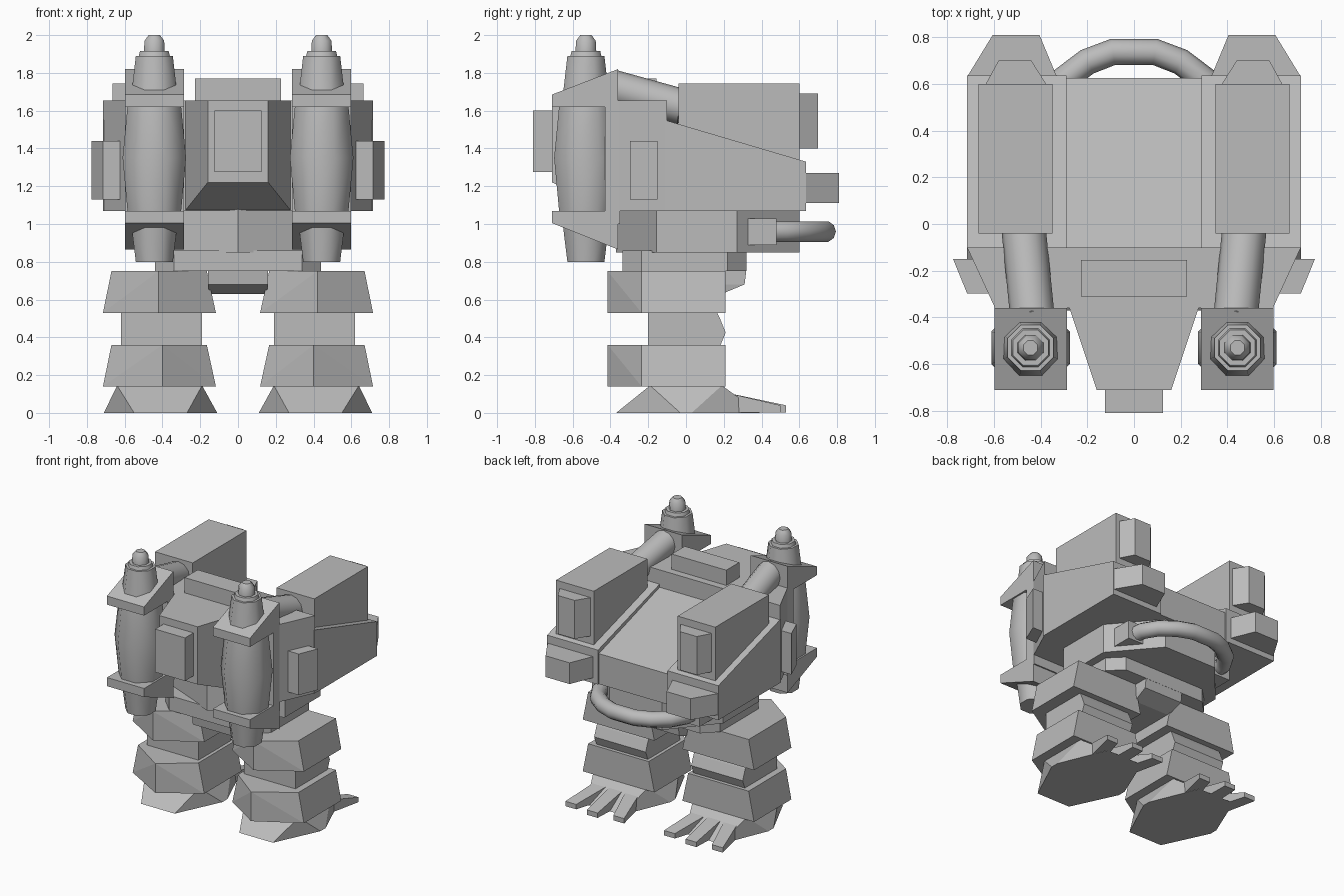
import bpy, bmesh, math
from mathutils import Vector

if "Cube" in bpy.data.objects:
    bpy.data.objects.remove(bpy.data.objects["Cube"])

grey = bpy.data.materials.new("mid grey")
grey.diffuse_color = (0.5, 0.5, 0.5, 1)
grey.use_nodes = True
grey.node_tree.nodes["Principled BSDF"].inputs["Base Color"].default_value = grey.diffuse_color


def finish(name, bm, mirror=False, smooth=None):
    bmesh.ops.recalc_face_normals(bm, faces=bm.faces)
    me = bpy.data.meshes.new(name)
    bm.to_mesh(me)
    bm.free()
    me.materials.append(grey)
    ob = bpy.data.objects.new(name, me)
    bpy.context.collection.objects.link(ob)
    if smooth:
        bpy.ops.object.select_all(action='DESELECT')
        ob.select_set(True)
        bpy.context.view_layer.objects.active = ob
        bpy.ops.object.shade_smooth_by_angle(angle=math.radians(smooth))
    if mirror:
        ob.modifiers.new("mirror", 'MIRROR')
    return ob


def hull(name, pts, mirror=False):
    bm = bmesh.new()
    for p in pts:
        bm.verts.new(p)
    bmesh.ops.convex_hull(bm, input=bm.verts)
    bmesh.ops.dissolve_limit(bm, angle_limit=0.01, verts=bm.verts, edges=bm.edges)
    return finish(name, bm, mirror)


def box(name, x, y, z, mirror=False):
    return hull(name, [(a, b, c) for a in x for b in y for c in z], mirror)


def plan(name, pts, z0, z1, mirror=False):
    # xy outline extruded in z
    bm = bmesh.new()
    f = bm.faces.new([bm.verts.new((x, y, z0)) for x, y in pts])
    r = bmesh.ops.extrude_face_region(bm, geom=[f])
    bmesh.ops.translate(bm, vec=(0, 0, z1 - z0),
                        verts=[v for v in r["geom"] if isinstance(v, bmesh.types.BMVert)])
    return finish(name, bm, mirror)


def side(name, pts, x0, x1, mirror=False):
    # yz outline extruded in x
    return hull(name, [(x, y, z) for y, z in pts for x in (x0, x1)], mirror)


def sym(half):
    return half + [(-x, y) for x, y in reversed(half) if x > 0]


def lathe(name, c, prof, n=8):
    bm = bmesh.new()
    rings = []
    for r, z in prof:
        r /= math.cos(math.pi / n)
        rings.append([bm.verts.new((c[0] + r * math.cos((i + .5) * math.tau / n),
                                    c[1] + r * math.sin((i + .5) * math.tau / n), z)) for i in range(n)])
    for a, b in zip(rings, rings[1:]):
        for i in range(n):
            j = (i + 1) % n
            bm.faces.new((a[i], a[j], b[j], b[i]))
    bm.faces.new(rings[0])
    bm.faces.new(rings[-1])
    return finish(name, bm, True, 50)


def pipe(name, path, r, n=10, mirror=False):
    bm = bmesh.new()
    path = [Vector(p) for p in path]
    rings = []
    for k, p in enumerate(path):
        t = (path[min(k + 1, len(path) - 1)] - path[max(k - 1, 0)]).normalized()
        u = t.cross(Vector((0, 0, 1))).normalized()
        w = u.cross(t)
        rings.append([bm.verts.new(p + r * (u * math.cos(i * math.tau / n) + w * math.sin(i * math.tau / n)))
                      for i in range(n)])
    for a, b in zip(rings, rings[1:]):
        for i in range(n):
            j = (i + 1) % n
            bm.faces.new((a[i], a[j], b[j], b[i]))
    bm.faces.new(rings[0])
    bm.faces.new(rings[-1])
    return finish(name, bm, mirror, 50)


# Upper body: shoulder block, tapered prow with undercut, rear deck and pods
plan("shoulder_block", sym([(.28, -.36), (.595, -.36), (.715, -.1)]), 1.07, 1.655)
hull("prow", [(s * x, y, z) for s in (-1, 1) for x, y, z in
              ((.16, -.71, 1.655), (.16, -.71, 1.22), (.28, -.35, 1.07), (.28, -.35, 1.655))])
side("rear_deck", [(-.12, 1.07), (-.12, 1.53), (.625, 1.30), (.625, 1.07)], -.29, .29)
side("rear_pod", [(-.11, 1.07), (-.11, 1.55), (.635, 1.33), (.635, 1.07)], .29, .715, True)
box("front_panel", (-.125, .125), (-.81, -.7), (1.275, 1.6))
box("top_hatch", (-.228, .228), (-.31, -.155), (1.6, 1.77))
plan("side_panel", [(.775, -.15), (.715, -.297), (.6, -.297), (.66, -.15)], 1.13, 1.44, True)

# Rear launcher boxes and their rear lugs
box("launcher_box", (.35, .665), (-.04, .6), (1.25, 1.745), True)
plan("launcher_vent", [(.37, .59), (.64, .59), (.58, .7), (.44, .7)], 1.4, 1.69, True)
plan("pod_lug", [(.33, .63), (.715, .63), (.605, .81), (.405, .81)], 1.11, 1.27, True)

# Front canisters in brackets
CX, CY = .443, -.53
side("upper_bracket", [(-.71, 1.62), (-.71, 1.685), (-.36, 1.82), (-.36, 1.62)], .287, .597, True)
side("lower_bracket", [(-.71, 1.07), (-.71, 1.005), (-.36, .865), (-.36, 1.07)], .287, .597, True)
box("bracket_back", (.287, .597), (-.43, -.35), (1.0, 1.65), True)
lathe("canister", (CX, CY), [(.142, 1.07), (.168, 1.35), (.142, 1.62)])
lathe("canister_cap", (CX, CY), [(.122, 1.68), (.098, 1.89), (.082, 1.89), (.076, 1.915),
                                 (.055, 1.915), (.052, 1.97), (.03, 2.0)])
lathe("canister_foot", (CX, CY), [(.098, .8), (.125, 1.02)])
pipe("feed_tube", [(.435, -.4, 1.725), (.473, -.02, 1.62)], .095, 12, True)

# Waist, hip plate and pelvis
plan("waist", sym([(0, -.37), (.5, -.155), (.5, .27), (.22, .6)]), .85, 1.08)
plan("hip_plate", sym([(.34, -.335), (.44, -.235), (.44, .22), (.34, .32)]), .75, .86)
hull("pelvis", [(s * x, t * y, z) for s in (-1, 1) for t in (-1, 1)
                for x, y, z in ((.16, .32, .76), (.16, .31, .68), (.15, .19, .63))])

# Rear hose loop and mounts
box("hose_mount", (.3, .45), (.25, .48), (.89, 1.03), True)
half = [(.37, .4), (.36, .52), (.3, .62), (.2, .695), (.09, .737)]
pipe("hose", [(x, y, .96) for x, y in half] + [(-x, y, .96) for x, y in reversed(half)], .057, 10)


# Legs: flared cuffs with a pointed front, joined by shins
def cuff(name, z0, z1):
    pts = []
    for z, a, b in ((z0, .117, .715), (z1, .165, .67)):
        pts += [(a, -.235, z), (b, -.235, z), (a, .21, z), (b, .21, z), (.4 if z0 < .3 else .42, -.415, z)]
    hull(name, pts, True)


cuff("thigh_cuff", .53, .75)
cuff("ankle_cuff", .14, .36)
side("shin", [(-.2, .34), (-.2, .55), (.155, .55), (.18, .5), (.21, .425), (.175, .34)], .19, .62, True)

# Feet with three splayed toes
base = [(.27, -.37), (.55, -.37), (.71, -.03), (.71, .03), (.56, .39), (.26, .39), (.11, .03), (.11, -.03)]
hull("foot", [(x, y, 0) for x, y in base] +
     [(x, y, .145) for x in (.19, .64) for y in (-.19, .19)], True)
for i in (-1, 0, 1):
    a, b = .412 + i * .12, .412 + i * .2
    hull("toe", [(a + s * .055, .2, z) for s in (-1, 1) for z in (0, .11)] +
         [(b + s * .045, .53 - .03 * abs(i), z) for s in (-1, 1) for z in (.003, .04)], True)
